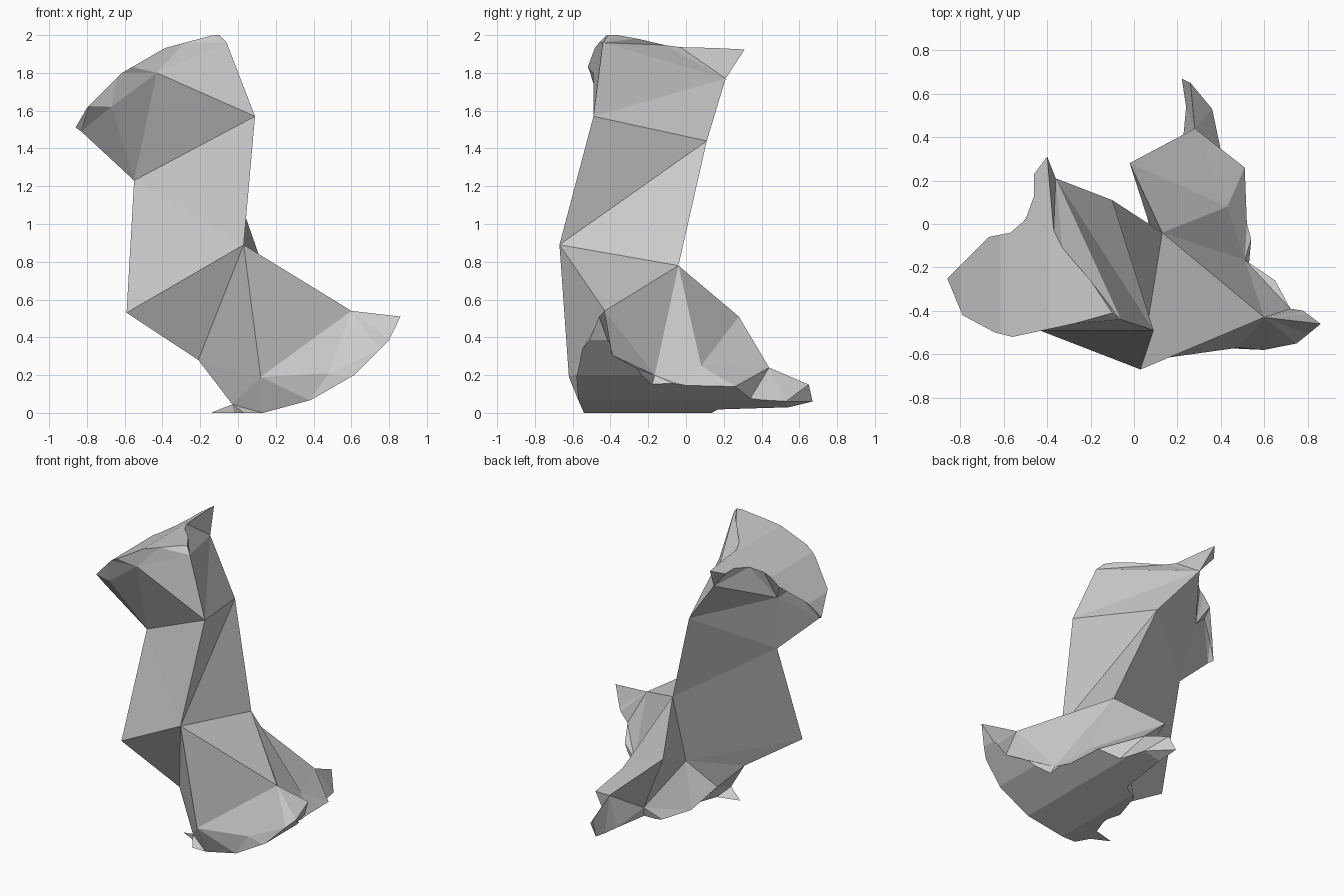
import bpy, bmesh, math
from mathutils import Vector

if "Cube" in bpy.data.objects:
    bpy.data.objects.remove(bpy.data.objects["Cube"])

# Facet profile of the 24-sided cylinder (axis along y, centre z=1) bounding the piece
R = 1 / math.cos(math.radians(7.5))
NODES = [R * math.sin(math.radians(7.5 + 15 * k)) for k in range(-6, 6)]
DROPS = [R * math.cos(math.radians(7.5 + 15 * k)) for k in range(-6, 6)]


def arc_z(x, side):
    for k in range(len(NODES) - 1):
        if NODES[k] <= x <= NODES[k + 1]:
            t = (x - NODES[k]) / (NODES[k + 1] - NODES[k])
            return 1 + side * (DROPS[k] + t * (DROPS[k + 1] - DROPS[k]))
    return 1


# Broken-off corner points of the stem and the two flared ends
P = dict(
    A=(.03, -.67, .89), B=(.09, -.49, 1.57), C=(-.55, -.21, 1.23), D=(-.59, -.43, .53),
    E=(.13, -.04, .78), F=(-.10, .11, 1.44), G=(-.36, .21, 1.77), J=(-.61, -.125, 1.63),
    N=(-.06, -.44, 1.96), a=(-.83, -.27, 1.49), b=(-.67, -.45, 1.62), c=(-.43, -.49, 1.80),
    Q=(.12, -.62, .19), r=(.48, -.57, .21), S=(.60, -.43, .54), Z=(.51, -.165, .2),
    V=(.43, .08, .25), U=(.28, .44, .24), X=(.26, .65, .15), K=(.19, .19, .085),
    T=(-.02, .28, .51), W=(.13, -.185, .28), Y=(-.21, -.34, .28),
    L=(-.03, -.30, .10), M=(-.03, -.45, .045))
FACES = ("ABC ACD ABF AFE FCE CDE EDW DYW "          # stem
         "AQS AES ESZ EZV EVT VUT ETW AYQ ADY QrS TUK TKW WYL LYM MYQ "   # lower end
         "BGF FGJ FJC CJa Cab Cbc CcB BNc BGN").split()       # upper end

# Plan outlines of the curved end surfaces
LOWER = [(.13, -.54), (.38, -.57), (.6, -.58), (.75, -.55), (.86, -.46), (.78, -.4),
         (.72, -.39), (.65, -.26), (.53, -.18), (.54, -.07), (.52, 0), (.51, .26),
         (.4, .34), (.36, .53), (.22, .67), (.24, .54), (.23, .43), (.2, .17), (.1, .12),
         (.03, -.1), (.06, -.21), (.01, -.35), (-.14, -.39), (-.02, -.45), (.03, -.54)]
UPPER = [(-.1, -.41), (-.2, -.26), (-.33, -.11), (-.37, -.03), (-.4, .31), (-.46, .23),
         (-.46, .13), (-.5, .02), (-.57, -.04), (-.67, -.06), (-.7, -.15), (-.86, -.25),
         (-.79, -.42), (-.64, -.5), (-.56, -.52), (-.28, -.46)]

bm = bmesh.new()
core = {k: bm.verts.new(v) for k, v in P.items()}
for f in FACES:
    bm.faces.new([core[k] for k in f])


def zip_loops(pa, pb):
    """Shortest triangle strip between two closed loops, as index pairs."""
    n, m = len(pa), len(pb)
    best = {(0, 0): (0, None)}
    for i in range(n + 1):
        for j in range(m + 1):
            if i + j == 0:
                continue
            d = (pa[i % n] - pb[j % m]).length
            best[i, j] = min((best[q][0] + d, q) for q in ((i - 1, j), (i, j - 1)) if q in best)
    cur, tris = (n, m), []
    while best[cur][1]:
        tris.append((best[cur][1], cur))
        cur = best[cur][1]
    return tris


def curved_end(outline, ring, side):
    flat = 1 + side * 5
    real = [Vector((x, y, arc_z(x, side))) for x, y in outline]
    rim = [bm.verts.new((x, y, flat)) for x, y in outline]
    inner = [core[k] for k in ring]
    n, m = len(rim), len(inner)
    # broken flank between the rim and the core points
    for (i, j), (i2, j2) in zip_loops(real, [v.co.copy() for v in inner]):
        third = rim[i2 % n] if i2 != i else inner[j2 % m]
        bm.faces.new((rim[i % n], inner[j % m], third))
    # end surface, cut into facets and wrapped on the cylinder
    cap = bm.faces.new(rim)
    bmesh.ops.triangulate(bm, faces=[cap])
    for x in NODES:
        faces = [f for f in bm.faces if all(abs(v.co.z - flat) < 1e-4 for v in f.verts)]
        geom = set(faces)
        for f in faces:
            geom.update(f.edges)
            geom.update(f.verts)
        bmesh.ops.bisect_plane(bm, geom=list(geom), dist=1e-4,
                               plane_co=(x, 0, 0), plane_no=(1, 0, 0))
    for v in bm.verts:
        if abs(v.co.z - flat) < 1e-4:
            v.co.z = arc_z(v.co.x, side)


# the tail point X hangs off U on both sides
curved_end(LOWER, "QrSZVUXUKWLM", -1)
curved_end(UPPER, "NGJabc", 1)

# Pull the tail tip and the right point off the curved surface
for v in bm.verts:
    if (v.co.xy - Vector((.22, .67))).length < .005:
        v.co.z = .06
    if (v.co.xy - Vector((.86, -.46))).length < .005:
        v.co.z = .51

bmesh.ops.triangulate(bm, faces=[f for f in bm.faces if len(f.verts) > 3])
bmesh.ops.recalc_face_normals(bm, faces=bm.faces)
mesh = bpy.data.meshes.new("broken_fragment")
bm.to_mesh(mesh)
bm.free()
bpy.context.collection.objects.link(bpy.data.objects.new("broken_fragment", mesh))
